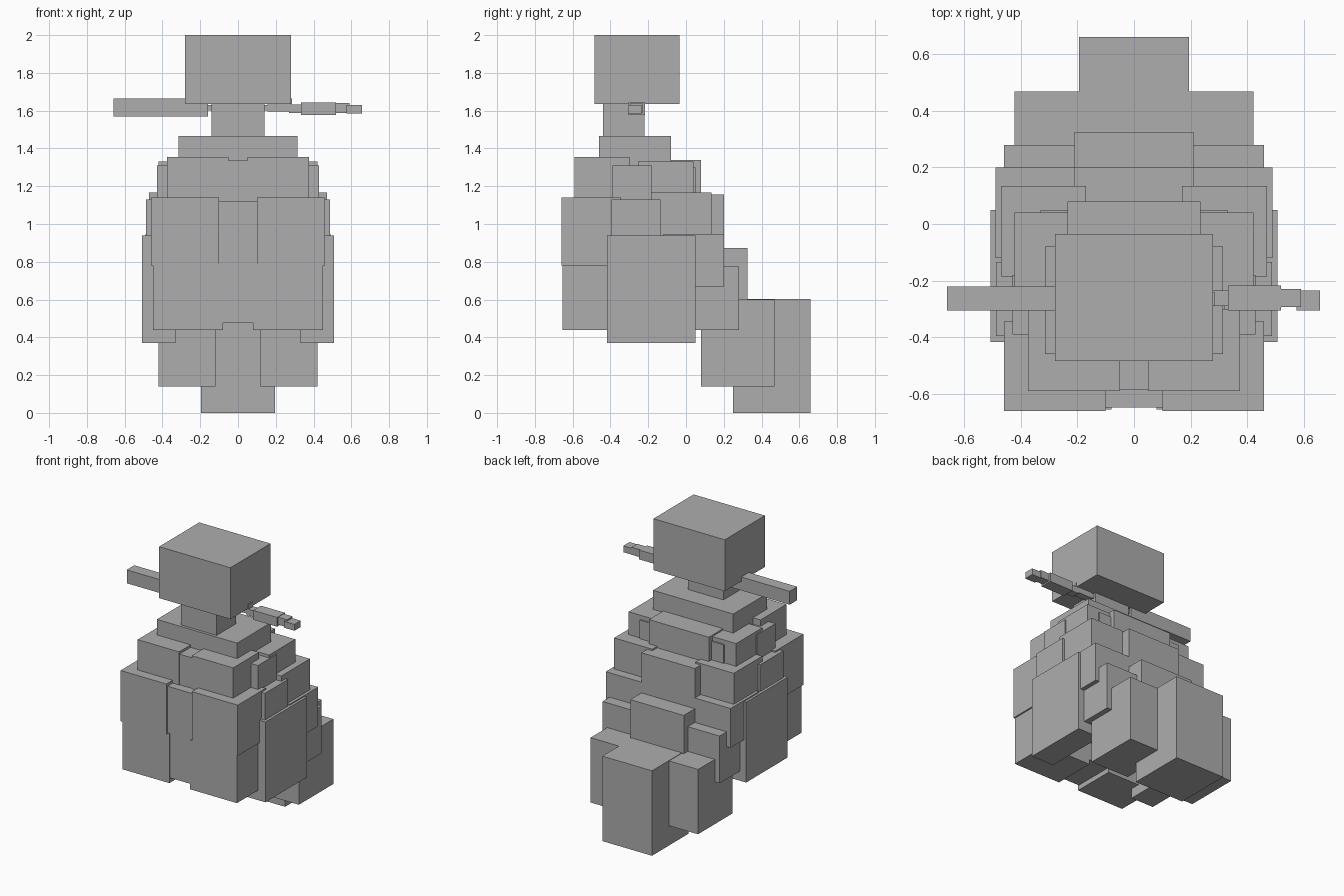
import bpy

grey = bpy.data.materials.new("plain grey")
grey.diffuse_color = (0.42, 0.42, 0.42, 1)


def box(name, x0, x1, y0, y1, z0, z1):
    """Axis-aligned block given by its limits."""
    bpy.ops.mesh.primitive_cube_add(
        size=1, location=((x0 + x1) / 2, (y0 + y1) / 2, (z0 + z1) / 2))
    ob = bpy.context.object
    ob.name = name
    ob.scale = (x1 - x0, y1 - y0, z1 - z0)
    bpy.ops.object.transform_apply(location=False, rotation=False, scale=True)
    ob.data.materials.append(grey)


def centre(name, half, *rest):
    box(name, -half, half, *rest)


def pair(name, x0, x1, *rest):
    box(name + "_right", x0, x1, *rest)
    box(name + "_left", -x1, -x0, *rest)


# head, neck and collar
centre("head", 0.28, -0.485, -0.035, 1.635, 2.0)
centre("neck", 0.14, -0.44, -0.22, 1.46, 1.64)
centre("collar", 0.315, -0.46, -0.08, 1.30, 1.465)

# horizontal stick through the neck: handle and stepped tip
box("stick_handle", -0.66, -0.16, -0.305, -0.22, 1.57, 1.665)
box("stick_core", -0.165, 0.16, -0.285, -0.235, 1.6, 1.63)
box("stick_joint", 0.155, 0.275, -0.285, -0.235, 1.595, 1.637)
box("stick_knob", 0.27, 0.285, -0.29, -0.24, 1.60, 1.665)
box("stick_shaft", 0.27, 0.335, -0.29, -0.235, 1.587, 1.632)
box("stick_barrel", 0.333, 0.52, -0.305, -0.218, 1.577, 1.643)
box("stick_end", 0.515, 0.59, -0.293, -0.23, 1.587, 1.64)
box("stick_tip", 0.575, 0.657, -0.305, -0.235, 1.585, 1.63)

# upper skirt tier
pair("upper_front", 0.05, 0.375, -0.59, -0.30, 1.10, 1.355)
centre("upper_front_middle", 0.13, -0.585, -0.30, 1.10, 1.337)
pair("upper_side", 0.32, 0.43, -0.39, -0.18, 1.10, 1.31)
pair("upper_back", 0.20, 0.422, -0.255, 0.04, 1.14, 1.33)
centre("upper_back_middle", 0.235, -0.25, 0.08, 1.12, 1.34)

# middle skirt tier
pair("middle_front", 0.10, 0.46, -0.66, -0.345, 0.78, 1.14)
centre("middle_front_panel", 0.105, -0.648, -0.35, 0.475, 1.12)
pair("middle_side", 0.33, 0.488, -0.395, -0.135, 0.90, 1.13)
pair("middle_back", 0.17, 0.47, -0.185, 0.135, 0.93, 1.168)
centre("middle_back_middle", 0.21, -0.15, 0.2, 0.83, 1.157)

# lower skirt tier
pair("lower_front", 0.08, 0.45, -0.655, -0.35, 0.44, 0.79)
pair("lower_side", 0.33, 0.507, -0.417, 0.05, 0.37, 0.94)
pair("lower_back", 0.21, 0.49, -0.12, 0.2, 0.67, 0.948)
centre("lower_back_middle", 0.21, -0.05, 0.325, 0.56, 0.872)
pair("rear_step", 0.21, 0.46, 0.0, 0.28, 0.44, 0.775)

# train trailing to the ground
pair("train_side", 0.12, 0.422, 0.08, 0.468, 0.14, 0.60)
centre("train", 0.195, 0.25, 0.66, 0.0, 0.603)

# inner filling
centre("body_core", 0.33, -0.40, 0.05, 0.60, 1.30)
